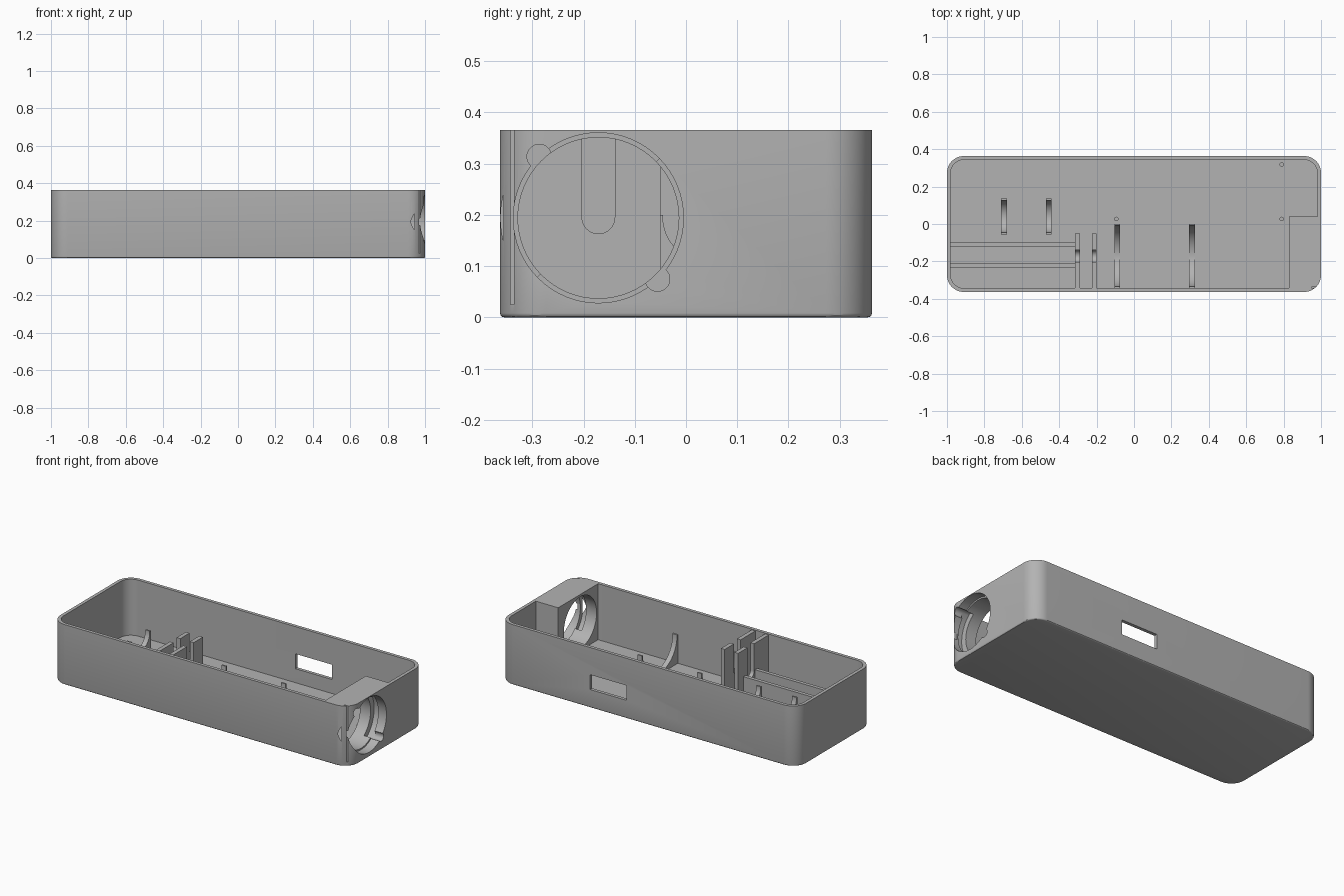
import bpy, bmesh, math

if "Cube" in bpy.data.objects:
    bpy.data.objects.remove(bpy.data.objects["Cube"], do_unlink=True)

grey = bpy.data.materials.new("plain grey")
grey.use_nodes = True
grey.diffuse_color = (0.45, 0.45, 0.45, 1)
grey.node_tree.nodes["Principled BSDF"].inputs["Base Color"].default_value = grey.diffuse_color

TOP, FLOOR, WALL = 0.365, 0.025, 0.02
HX, HY = 1.0, 0.363
AXIS_Y, AXIS_Z = -0.171, 0.194      # centre line of the round port


def arc(cu, cv, r, start, end, steps=16):
    """Points on an arc, angles in degrees."""
    angles = [math.radians(start + (end - start) * i / steps) for i in range(steps + 1)]
    return [(cu + r * math.cos(a), cv + r * math.sin(a)) for a in angles]


def rect(u0, u1, v0, v1):
    return [(u0, v0), (u1, v0), (u1, v1), (u0, v1)]


def circle(cu, cv, r, steps=64):
    return arc(cu, cv, r, 0, 360, steps)[:-1]


def prism(name, profile, axis, lo, hi, bevel=0):
    """Extrude a profile along z (profile in x, y) or along x (profile in y, z)."""
    bm = bmesh.new()
    rings = []
    for w in (lo, hi):
        rings.append([bm.verts.new((u, v, w) if axis == "z" else (w, u, v)) for u, v in profile])
    base = bm.faces.new(rings[0])
    bm.faces.new(rings[1])
    n = len(profile)
    for i in range(n):
        j = (i + 1) % n
        bm.faces.new((rings[0][i], rings[0][j], rings[1][j], rings[1][i]))
    bmesh.ops.recalc_face_normals(bm, faces=bm.faces)
    if bevel:
        bmesh.ops.bevel(bm, geom=list(base.edges), offset=bevel, segments=3,
                        profile=0.5, affect="EDGES")
    mesh = bpy.data.meshes.new(name)
    bm.to_mesh(mesh)
    bm.free()
    mesh.materials.append(grey)
    obj = bpy.data.objects.new(name, mesh)
    bpy.context.collection.objects.link(obj)
    return obj


def activate(obj):
    bpy.ops.object.select_all(action="DESELECT")
    obj.select_set(True)
    bpy.context.view_layer.objects.active = obj


def smooth(obj):
    activate(obj)
    bpy.ops.object.shade_smooth_by_angle(angle=math.radians(30))


def cut(target, cutter):
    cutter.hide_render = True
    mod = target.modifiers.new("cut", "BOOLEAN")
    mod.operation, mod.solver, mod.object = "DIFFERENCE", "EXACT", cutter
    activate(target)
    bpy.ops.object.modifier_apply(modifier=mod.name)
    bpy.data.objects.remove(cutter, do_unlink=True)


# Tray body with rounded corners and a softened bottom edge
R = 0.09
CX, CY = HX - R, HY - R
outline = (arc(CX, CY, R, 0, 90) + arc(-CX, CY, R, 90, 180)
           + arc(-CX, -CY, R, 180, 270) + arc(CX, -CY, R, 270, 360))
body = prism("case_body", outline, "z", 0, TOP, bevel=0.008)

# Cavity, leaving a solid block in the front right corner
r = R - WALL
cavity = (arc(CX, CY, r, 0, 90) + arc(-CX, CY, r, 90, 180) + arc(-CX, -CY, r, 180, 270)
          + [(0.83, WALL - HY), (0.83, 0.04), (HX - WALL, 0.04)])
cut(body, prism("cavity_cutter", cavity, "z", FLOOR, 0.5))

# Round port through the block, with a wider mouth
cut(body, prism("port_cutter", circle(AXIS_Y, AXIS_Z, 0.157), "x", 0.8, 1.1))
cut(body, prism("mouth_cutter", circle(AXIS_Y, AXIS_Z, 0.166), "x", 0.945, 1.1))

# Twist-lock: two entry notches, each leading to a quarter-turn groove
for start in (134, -46):
    a = math.radians(start)
    notch = circle(AXIS_Y + 0.166 * math.cos(a), AXIS_Z + 0.166 * math.sin(a), 0.024, 32)
    cut(body, prism("notch_cutter", notch, "x", 0.9, 1.1))
    groove = (arc(AXIS_Y, AXIS_Z, 0.1907, start, start + 90, 32)
              + arc(AXIS_Y, AXIS_Z, 0.14, start + 90, start, 32))
    cut(body, prism("groove_cutter", groove, "x", 0.9, 0.945))

# Narrow corner slit and the window in the back wall
cut(body, prism("slit_cutter", rect(0.95, 1.05, -0.342, -0.336), "z", FLOOR, 0.5))
cut(body, prism("window_cutter", rect(0.3, 0.4, 0.11, 0.2), "x", 0.145, 0.39))
smooth(body)


# Curved cradles: two large at the front, two small further back
def cradle(name, x, y0, y1, lip):
    mid, rad = (y0 + y1) / 2, (y1 - y0) / 2 - lip
    bowl = arc(mid, 0.195, rad, 0, -180, 32)
    profile = [(y0, 0.02), (y1, 0.02), (y1, 0.2), (mid + rad, 0.2)] + bowl \
        + [(mid - rad, 0.2), (y0, 0.2)]
    smooth(prism(name, profile, "x", x - 0.015, x + 0.015))


for side, x in (("left", 0.31), ("right", -0.09)):
    cradle("large_cradle_" + side, x, -0.344, 0.0, 0.009)
for side, x in (("left", -0.455), ("right", -0.695)):
    cradle("small_cradle_" + side, x, -0.055, 0.135, 0.01)

# Pair of upright plates with a round-bottomed slot open at the top
for side, x in (("left", -0.2125), ("right", -0.3025)):
    slot = arc(AXIS_Y, 0.195, 0.032, 0, -180)
    profile = [(-0.35, 0.02), (-0.05, 0.02), (-0.05, 0.36), (AXIS_Y + 0.032, 0.36)] + slot \
        + [(AXIS_Y - 0.032, 0.36), (-0.35, 0.36)]
    smooth(prism("slotted_plate_" + side, profile, "x", x - 0.0125, x + 0.0125))

# Long rails between the plates and the end wall
for side, y in (("back", -0.111), ("front", -0.222)):
    prism("rail_" + side, rect(y - 0.011, y + 0.011, 0.02, 0.2), "x", -0.985, -0.31)

# Small locating pegs on the floor
for i, (x, y) in enumerate([(0.79, 0.318), (0.79, 0.027), (-0.095, 0.027)]):
    smooth(prism("peg_%d" % (i + 1), circle(x, y, 0.012, 24), "z", 0.02, 0.06))
